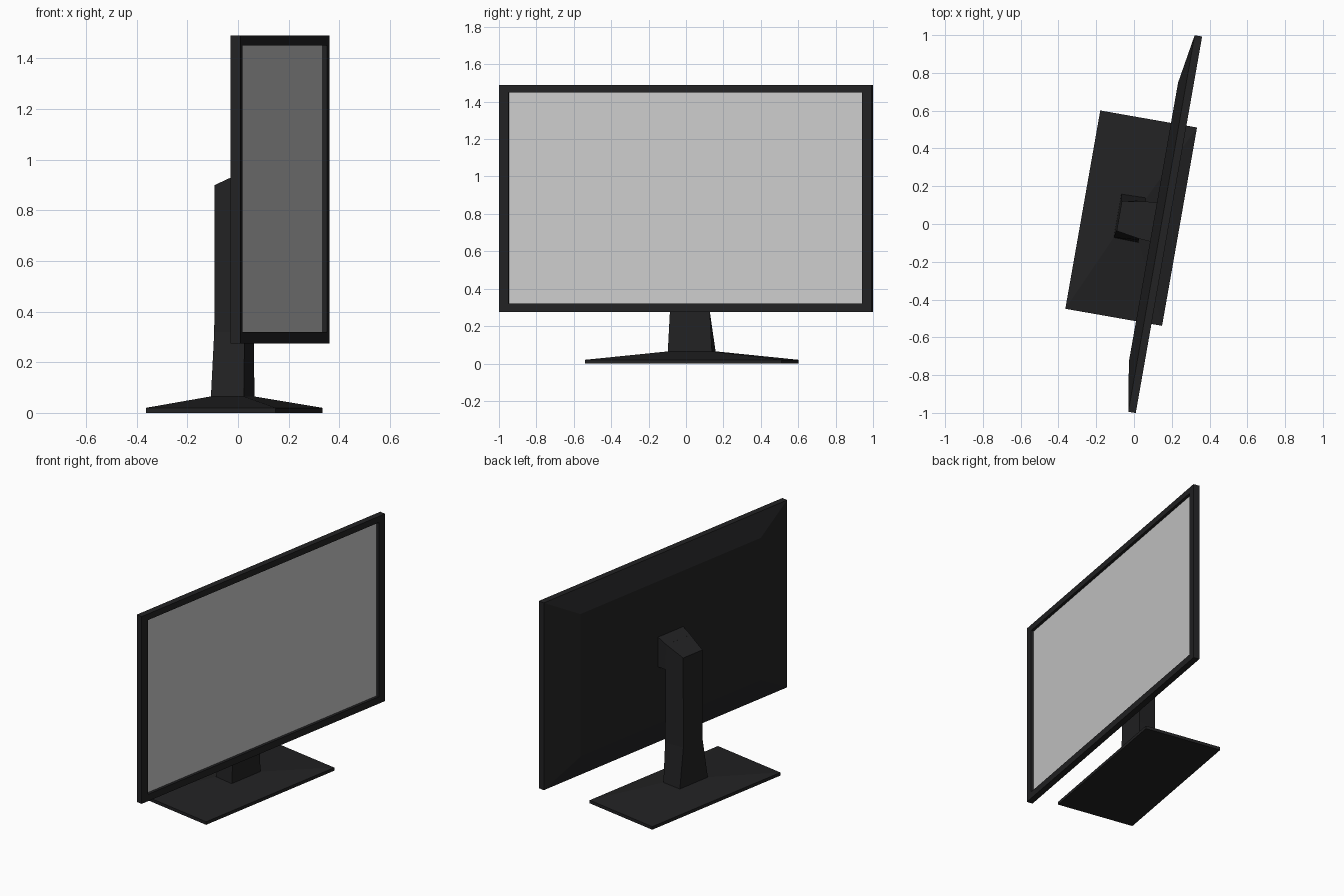
import bpy, bmesh
from math import radians
from mathutils import Matrix

cube = bpy.data.objects.get("Cube")
if cube:
    bpy.data.objects.remove(cube, do_unlink=True)

# The whole model is turned ten degrees about the vertical
PLACE = Matrix.Translation((-0.015, 0.031, 0)) @ Matrix.Rotation(radians(-10), 4, 'Z')


def material(name, rgb, roughness):
    mat = bpy.data.materials.new(name)
    mat.use_nodes = True
    mat.diffuse_color = (*rgb, 1)
    bsdf = mat.node_tree.nodes["Principled BSDF"]
    bsdf.inputs["Base Color"].default_value = (*rgb, 1)
    bsdf.inputs["Roughness"].default_value = roughness
    return mat


black = material("black_plastic", (0.016, 0.016, 0.017), 0.6)
grey = material("screen_grey", (0.6, 0.6, 0.6), 0.5)


def level(z, back, front, half_back, half_front=None, rise=0):
    """Horizontal four-sided section; rise lifts its front edge."""
    hf = half_front or half_back
    return [(back, -half_back, z), (front, -hf, z + rise),
            (front, hf, z + rise), (back, half_back, z)]


def upright(x, half, bottom, top):
    """Vertical rectangle facing the screen direction."""
    return [(x, -half, bottom), (x, half, bottom), (x, half, top), (x, -half, top)]


def loft(name, rings, mat):
    """Skin a stack of four-sided sections and cap both ends."""
    bm = bmesh.new()
    loops = [[bm.verts.new(p) for p in ring] for ring in rings]
    for a, b in zip(loops, loops[1:]):
        for i in range(4):
            j = (i + 1) % 4
            bm.faces.new((a[i], a[j], b[j], b[i]))
    bm.faces.new(loops[0][::-1])
    bm.faces.new(loops[-1])
    bmesh.ops.recalc_face_normals(bm, faces=bm.faces)
    mesh = bpy.data.meshes.new(name)
    bm.to_mesh(mesh)
    bm.free()
    mesh.materials.append(mat)
    obj = bpy.data.objects.new(name, mesh)
    obj.matrix_world = PLACE
    bpy.context.collection.objects.link(obj)
    return obj


# Base: thin slab with a shallow sloped top
loft("base", [level(0, -0.26, 0.26, 0.533),
              level(0.02, -0.26, 0.26, 0.533),
              level(0.065, -0.073, 0.06, 0.117)], black)

# Neck: tapered column, flared at the foot, with a slanted top
loft("neck", [level(0.06, -0.073, 0.06, 0.117, 0.12),
              level(0.32, -0.066, 0.06, 0.08, 0.106),
              level(0.9, -0.064, 0.06, 0.08, 0.1, rise=0.055)], black)

# Mount joining the neck to the housing
loft("mount", [upright(0.055, 0.1, 0.79, 0.953),
               upright(0.125, 0.105, 0.79, 0.985)], black)

# Housing: bevelled back, thin rim, bezel and recess for the screen
loft("housing", [upright(0.12, 0.75, 0.42, 1.345),
                 upright(0.163, 1.012, 0.275, 1.49),
                 upright(0.203, 1.012, 0.275, 1.49),
                 upright(0.203, 0.96, 0.32, 1.45),
                 upright(0.182, 0.96, 0.32, 1.45)], black)

# Screen panel in the recess
loft("screen", [upright(0.181, 0.96, 0.32, 1.45),
                upright(0.185, 0.96, 0.32, 1.45)], grey)
